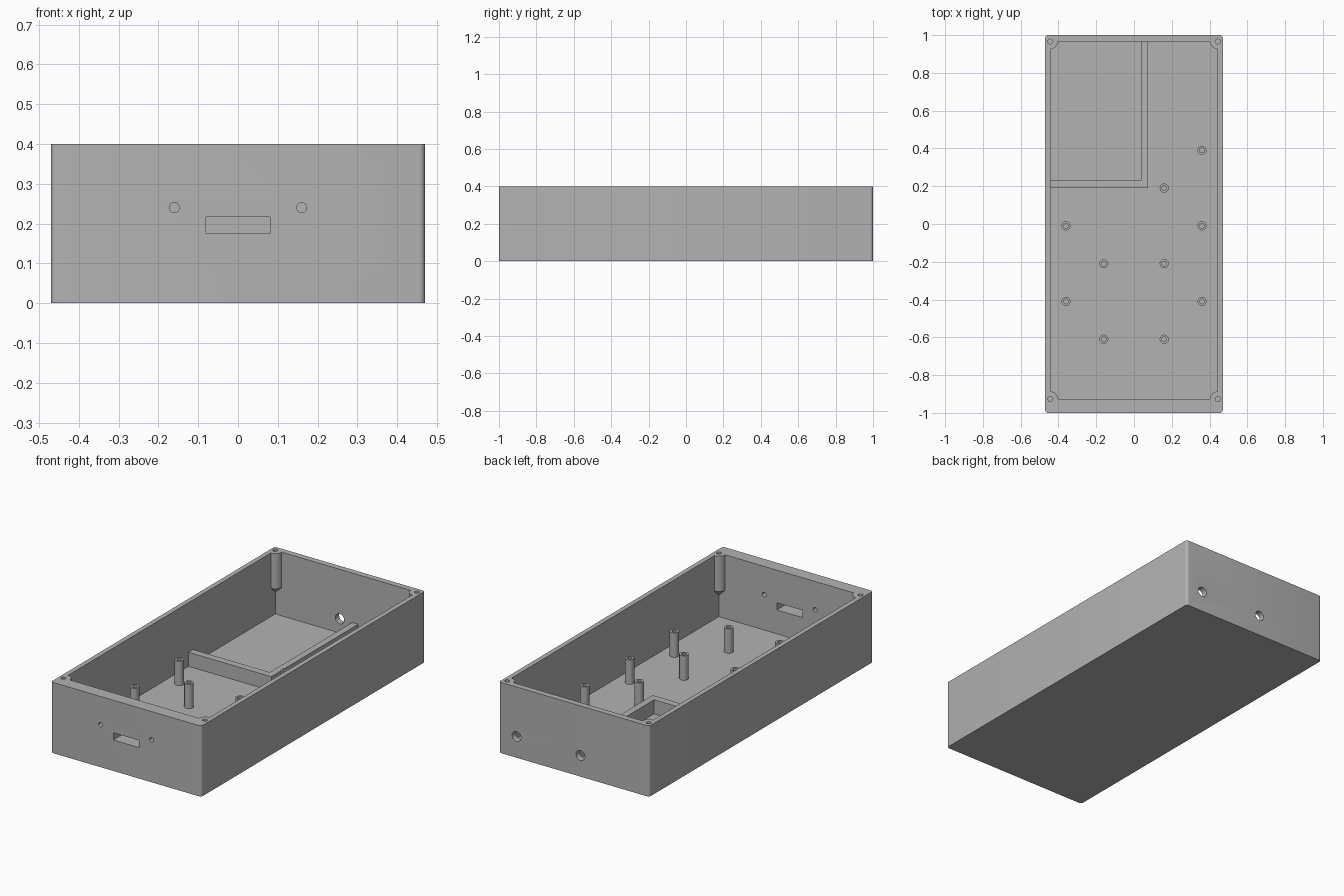
import bpy, bmesh, math
from mathutils import Matrix, Vector

default = bpy.data.objects.get("Cube")
if default:
    bpy.data.objects.remove(default, do_unlink=True)

grey = bpy.data.materials.new("plain grey")
grey.use_nodes = True
grey.diffuse_color = (0.45, 0.45, 0.45, 1)
grey.node_tree.nodes["Principled BSDF"].inputs["Base Color"].default_value = grey.diffuse_color

HALF_X, HEIGHT, FLOOR = 0.47, 0.4, 0.04
IN_X, IN_FRONT, IN_BACK = 0.443, -0.926, 0.966


def finish(name, bm):
    bmesh.ops.recalc_face_normals(bm, faces=bm.faces[:])
    mesh = bpy.data.meshes.new(name)
    bm.to_mesh(mesh)
    bm.free()
    mesh.materials.append(grey)
    obj = bpy.data.objects.new(name, mesh)
    bpy.context.collection.objects.link(obj)
    return obj


def box(name, lo, hi, corner=0):
    bm = bmesh.new()
    lo, hi = Vector(lo), Vector(hi)
    bmesh.ops.create_cube(bm, size=1, matrix=Matrix.Translation((lo + hi) / 2)
                          @ Matrix.Diagonal((hi - lo).to_4d()))
    if corner:
        upright = [e for e in bm.edges
                   if abs(e.verts[0].co.z - e.verts[1].co.z) > 0.1]
        bmesh.ops.bevel(bm, geom=upright, offset=corner, segments=6,
                        profile=0.5, affect='EDGES')
    return finish(name, bm)


def lathe(name, profile, centre, axis='Z', sides=32):
    """Closed solid turned from (radius, height) points."""
    bm = bmesh.new()
    rings = []
    for r, h in profile:
        if r == 0:
            rings.append([bm.verts.new((0, 0, h))] * sides)
        else:
            rings.append([bm.verts.new((r * math.cos(a), r * math.sin(a), h))
                          for a in (math.tau * i / sides for i in range(sides))])
    for low, high in zip(rings, rings[1:]):
        for i in range(sides):
            j = (i + 1) % sides
            quad = list(dict.fromkeys((low[i], low[j], high[j], high[i])))
            bm.faces.new(quad)
    for ring in (rings[0], rings[-1]):
        if ring[0] is not ring[1]:
            bm.faces.new(ring)
    if axis == 'Y':
        bm.transform(Matrix.Rotation(math.pi / 2, 4, 'X'))
    bm.transform(Matrix.Translation(centre))
    return finish(name, bm)


def cut(target, cutters):
    for cutter in cutters:
        cutter.hide_render = True
        mod = target.modifiers.new("cut", 'BOOLEAN')
        mod.operation, mod.solver, mod.object = 'DIFFERENCE', 'EXACT', cutter
    graph = bpy.context.evaluated_depsgraph_get()
    result = bpy.data.meshes.new_from_object(target.evaluated_get(graph))
    target.modifiers.clear()
    target.data = result
    for cutter in cutters:
        bpy.data.objects.remove(cutter, do_unlink=True)


def smooth(obj):
    bpy.ops.object.select_all(action='DESELECT')
    obj.select_set(True)
    bpy.context.view_layer.objects.active = obj
    bpy.ops.object.shade_smooth_by_angle(angle=math.radians(30))


# Cavity with a cone-footed screw post left standing in each corner
corners = [(x, y) for x in (-IN_X, IN_X) for y in (IN_FRONT, IN_BACK)]
cavity = box("cavity_cutter", (-IN_X, IN_FRONT, FLOOR), (IN_X, IN_BACK, 0.5))
cut(cavity, [lathe("post_cutter", [(0, 0.16), (0.04, 0.2), (0.04, HEIGHT)], (x, y, 0))
             for x, y in corners])

# Open tray with its wall openings
tray = box("tray", (-HALF_X, -1, 0), (HALF_X, 1, HEIGHT), corner=0.015)
cut(tray, [cavity])
openings = [box("slot_cutter", (-0.08, -1.1, 0.175), (0.08, -0.85, 0.216))]
for x in (-0.16, 0.16):
    openings.append(lathe("front_hole_cutter", [(0.0125, -0.1), (0.0125, 0.1)],
                          (x, -0.96, 0.24), 'Y'))
for x in (-0.04, 0.36):
    openings.append(lathe("back_hole_cutter", [(0.028, -0.1), (0.028, 0.1)],
                          (x, 0.98, 0.12), 'Y'))
for x, y in corners:
    openings.append(lathe("screw_hole_cutter", [(0.013, 0.22), (0.013, 0.5)], (x, y, 0)))
cut(tray, openings)
smooth(tray)

# L-shaped divider around the back compartment
divider = box("divider", (-IN_X - 0.01, 0.19, FLOOR - 0.01), (0.075, IN_BACK + 0.01, 0.12))
cut(divider, [box("divider_cutter", (-0.6, 0.23, 0), (0.038, 1.1, 0.2))])

# Hollow standoffs on the floor
inner_rows, outer_rows = (-0.61, -0.21), (-0.41, -0.01)
spots = [(s * 0.16, y) for s in (-1, 1) for y in inner_rows]
spots += [(s * 0.36, y) for s in (-1, 1) for y in outer_rows]
spots += [(0.16, 0.19), (0.36, 0.39)]
tube = [(0, FLOOR - 0.01), (0.024, FLOOR - 0.01), (0.024, 0.178),
        (0.0125, 0.178), (0.0125, 0.06), (0, 0.06)]
for i, (x, y) in enumerate(spots):
    smooth(lathe(f"standoff_{i + 1}", tube, (x, y, 0)))
